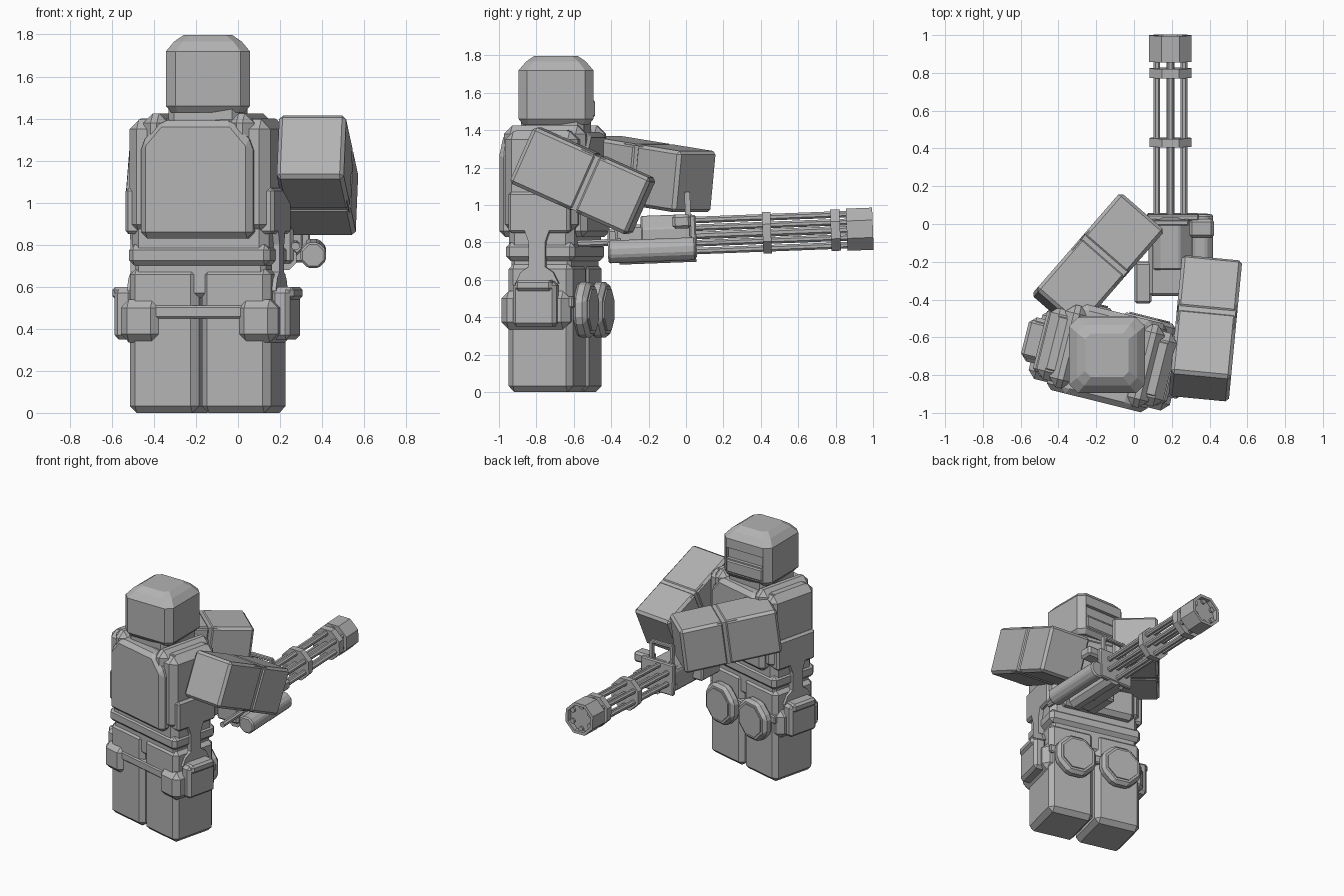
import bpy, bmesh, math
from mathutils import Matrix, Vector

old = bpy.data.objects.get("Cube")
if old:
    bpy.data.objects.remove(old, do_unlink=True)

grey = bpy.data.materials.new("plain_grey")
grey.use_nodes = True
colour = (0.45, 0.45, 0.45, 1)
grey.diffuse_color = colour
grey.node_tree.nodes["Principled BSDF"].inputs["Base Color"].default_value = colour


def frame(x, y, z, yaw=0, pitch=0):
    return (Matrix.Translation((x, y, z)) @ Matrix.Rotation(math.radians(yaw), 4, 'Z')
            @ Matrix.Rotation(math.radians(pitch), 4, 'X'))


def finish(name, bm, mat, bevel=0):
    if bevel:
        bmesh.ops.bevel(bm, geom=bm.edges[:], offset=bevel, segments=1,
                        affect='EDGES', clamp_overlap=True)
    bmesh.ops.recalc_face_normals(bm, faces=bm.faces[:])
    mesh = bpy.data.meshes.new(name)
    bm.to_mesh(mesh)
    bm.free()
    mesh.materials.append(grey)
    ob = bpy.data.objects.new(name, mesh)
    ob.matrix_world = mat
    bpy.context.collection.objects.link(ob)
    return ob


def box(name, mat, x, y, z, bevel=0):
    """Chamfered box given as (low, high) on each axis."""
    bm = bmesh.new()
    bmesh.ops.create_cube(bm, size=1)
    for v in bm.verts:
        v.co = Vector([(a + b) / 2 + c * (b - a) for (a, b), c in zip((x, y, z), v.co)])
    return finish(name, bm, mat, bevel)


def prism(name, mat, profile, y, bevel=0):
    """Outline in x and z, extruded along y."""
    bm = bmesh.new()
    face = bm.faces.new([bm.verts.new((px, y[0], pz)) for px, pz in profile])
    out = bmesh.ops.extrude_face_region(bm, geom=[face])
    moved = [g for g in out["geom"] if isinstance(g, bmesh.types.BMVert)]
    bmesh.ops.translate(bm, verts=moved, vec=(0, y[1] - y[0], 0))
    return finish(name, bm, mat, bevel)


def ngon(r, sides, cx=0, cz=0, turn=0.5):
    angles = [(i + turn) * math.tau / sides for i in range(sides)]
    return [(cx + r * math.cos(a), cz + r * math.sin(a)) for a in angles]


def rod(name, mat, r, sides, y, cx=0, cz=0, bevel=0):
    return prism(name, mat, ngon(r, sides, cx, cz), y, bevel)


def loft(name, mat, rings):
    """Stacked squares with cut corners: (height, half width, corner cut)."""
    bm = bmesh.new()
    loops = []
    for z, h, c in rings:
        pts = [(h, c - h), (h, h - c), (h - c, h), (c - h, h),
               (-h, h - c), (-h, c - h), (c - h, -h), (h - c, -h)]
        loops.append([bm.verts.new((px, py, z)) for px, py in pts])
    for low, high in zip(loops, loops[1:]):
        for i in range(8):
            j = (i + 1) % 8
            bm.faces.new((low[i], low[j], high[j], high[i]))
    bm.faces.new(loops[0][::-1])
    bm.faces.new(loops[-1])
    return finish(name, bm, mat)


def span(side, a, b):
    return (a, b) if side > 0 else (-b, -a)


sides = (("left", 1), ("right", -1))
body = frame(-0.143, -0.70, 0, -14)

# Head with an eye slit cut into the face
head_at = frame(-0.143, -0.695, 0)
head = loft("head", head_at, [(1.43, .175, .03), (1.46, .2, .045), (1.72, .2, .045),
                              (1.767, .16, .04), (1.798, .115, .03)])
cutter = box("slit_cutter", head_at, (-.15, .15), (.175, .3), (1.57, 1.65))
cutter.hide_render = True
cut = head.modifiers.new("slit", 'BOOLEAN')
cut.operation = 'DIFFERENCE'
cut.object = cutter
bpy.context.view_layer.objects.active = head
bpy.ops.object.modifier_apply(modifier="slit")
bpy.data.objects.remove(cutter, do_unlink=True)
box("face_mask", head_at, (-.15, .15), (.19, .209), (1.47, 1.56), .008)
loft("neck", frame(-0.143, -0.695, 0, -8), [(1.36, .17, .03), (1.455, .17, .03)])

# Torso and vest
box("torso", body, (-.335, .335), (-.18, .18), (.70, 1.40), .04)
box("waist_band", body, (-.345, .345), (-.19, .19), (.70, .80), .025)
box("vest", body, (-.345, .345), (-.2, .2), (.85, 1.395), .045)
plate = [(-.275, .83), (.275, .83), (.275, 1.28), (.18, 1.39), (-.18, 1.39), (-.275, 1.28)]
prism("back_plate", body, plate, (-.245, -.1), .03)
prism("chest_plate", body, plate, (.1, .24), .03)
for label, s in sides:
    box(label + "_side_panel", body, span(s, .2, .365), (-.17, .17), (.85, 1.07), .015)
    box(label + "_shoulder_strap", body, span(s, .15, .27), (-.225, .225), (1.22, 1.425), .045)

# Legs, belt, hanging straps and pouches
box("hips", body, (-.32, .32), (-.165, .165), (.55, .72), .02)
box("belt", body, (-.35, .35), (-.187, .187), (.45, .51), .008)
for label, s in sides:
    box(label + "_leg", body, span(s, .008, .345), (-.178, .178), (0, .69), .032)
    box(label + "_pouch_wrap", body, span(s, .19, .385), (-.21, .17), (.335, .54), .04)
    box(label + "_side_pouch", body, span(s, .34, .43), (-.13, .11), (.35, .59), .02)
    box(label + "_pouch_flap", body, span(s, .35, .445), (-.11, .09), (.54, .60), .015)
    turned = body @ Matrix.Rotation(math.radians(90), 4, 'Z')
    prism(label + "_hanging_strap", turned,
          [(-.13, .58), (.11, .58), (.08, .64), (.035, .67), (.035, .80), (.06, .87),
           (-.08, .87), (-.055, .80), (-.055, .67), (-.1, .64)],
          span(-s, .325, .365))
    rod(label + "_canteen", body, .16, 8, (.17, .25), s * .17, .44, .022)
    rod(label + "_canteen_cap", body, .12, 8, (.24, .258), s * .17, .44)

# Arms, each an upper and a lower block
for label, at, w in (("left", frame(.378, -.552, 1.13, -5.5, -24), .16),
                     ("right", frame(-.19, -.205, 1.165, -41, -7), .156)):
    box(label + "_upper_arm", at, (-w, w), (-.345, .03), (-.165, .165), .018)
    box(label + "_elbow", at, (-w + .008, w - .008), (-.06, .08), (-.158, .158))
    box(label + "_forearm", at, (-w, w), (.035, .345), (-.165, .165), .018)

# Rotary gun: barrels, clamps and muzzle
gun = frame(.193, 0, .835, 0, 2.2)
for i in range(6):
    a = math.radians(30 + i * 60)
    rod("barrel_%d" % (i + 1), gun, .019, 8, (0, .98), .083 * math.cos(a), .083 * math.sin(a))
rod("axle", gun, .022, 8, (0, .9))
rod("mid_clamp", gun, .12, 8, (.41, .455))
rod("front_clamp", gun, .12, 8, (.775, .825))
rod("muzzle_block", gun, .118, 8, (.86, .965))
ring = [(.122, .86), (.122, 1.0), (.1, 1.0), (.1, .86)]
bm = bmesh.new()
loops = [[bm.verts.new((r * x, y, r * z)) for x, z in ngon(1, 8)] for r, y in ring]
for k in range(4):
    for i in range(8):
        j = (i + 1) % 8
        a, b = loops[k], loops[(k + 1) % 4]
        bm.faces.new((a[i], a[j], b[j], b[i]))
finish("muzzle_ring", bm, gun)

# Gun body, motor, grips and carry handle
rod("gun_housing", gun, .125, 8, (-.24, .04), bevel=.008)
box("gun_receiver", gun, (-.11, .07), (-.38, 0), (-.11, .07), .015)
box("gun_flange", gun, (-.125, .15), (.02, .055), (-.12, .11), .008)
box("feed_box", gun, (-.19, -.1), (-.42, -.2), (-.08, .05), .012)
rod("motor", gun, .066, 8, (-.42, .05), .165, -.07, .01)
rod("lower_housing", gun, .06, 8, (-.36, .05), .03, -.085)
rod("rear_rod", gun, .02, 8, (-.58, -.35), .08, -.02)
box("side_mount", gun, (.1, .23), (-.07, .03), (.04, .115), .015)
for x in (-.085, .085):
    box("handle_post", gun, (x - .01, x + .01), (0, .03), (.08, .23))
box("handle_bar", gun, (-.095, .095), (0, .03), (.215, .24), .006)
